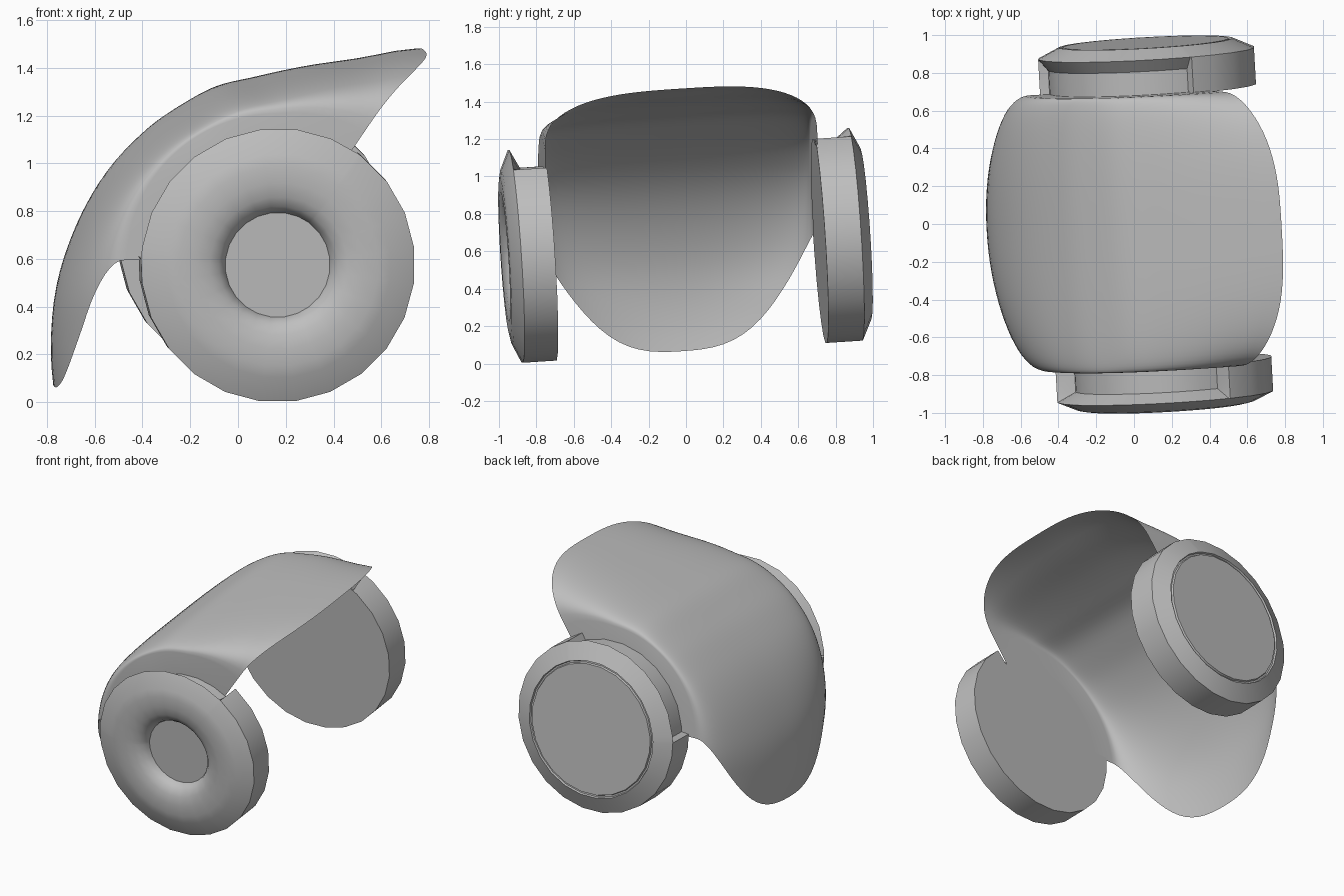
import bpy, bmesh
from math import sin, cos, pi, radians
from mathutils import Vector

old = bpy.data.objects.get("Cube")
if old:
    bpy.data.objects.remove(old, do_unlink=True)

grey = bpy.data.materials.new("light_grey")
grey.use_nodes = True
grey.diffuse_color = (0.52, 0.52, 0.52, 1)
grey.node_tree.nodes["Principled BSDF"].inputs["Base Color"].default_value = grey.diffuse_color

HALF = 0.73     # half width of the shell along its axis


def polar(r, deg, v):
    a = radians(deg)
    return Vector((r * cos(a), v, r * sin(a)))


def ramp(x):
    return min(max(x, 0), 1)


def finish(name, bm, angle):
    mesh = bpy.data.meshes.new(name)
    bm.to_mesh(mesh)
    bm.free()
    mesh.materials.append(grey)
    ob = bpy.data.objects.new(name, mesh)
    bpy.context.collection.objects.link(ob)
    # The whole assembly leans slightly
    ob.location = (0.117, -0.01, 0.632)
    ob.rotation_euler = (0.065, 0, 0.056)
    bpy.ops.object.select_all(action='DESELECT')
    ob.select_set(True)
    bpy.context.view_layer.objects.active = ob
    bpy.ops.object.shade_smooth_by_angle(angle=radians(angle))
    return ob


# Crown profile as (angle, radius) about the disc axis
CROWN = [(51.7, 1.070), (62.6, 0.897), (76.4, 0.780), (91.4, 0.711), (105.6, 0.692),
         (118.3, 0.672), (128.3, 0.673), (143.3, 0.691), (161.5, 0.742), (177, 0.808),
         (191.7, 0.896), (203.1, 0.975), (212.6, 1.053)]


def crown(deg):
    last = len(CROWN) - 1
    i = 0
    while i < last - 1 and deg > CROWN[i + 1][0]:
        i += 1

    def slope(k):
        a, b = CROWN[max(k - 1, 0)], CROWN[min(k + 1, last)]
        return (b[1] - a[1]) / (b[0] - a[0])
    (a0, r0), (a1, r1) = CROWN[i], CROWN[i + 1]
    h = a1 - a0
    t = ramp((deg - a0) / h)
    return ((2*t**3 - 3*t*t + 1) * r0 + (t**3 - 2*t*t + t) * h * slope(i)
            + (3*t*t - 2*t**3) * r1 + (t**3 - t*t) * h * slope(i + 1))


# Curved shell: rounded cross-sections swept about the axis, with flat side flanges
def build_shell(rows=44, cols=40):
    bm = bmesh.new()
    grid = []
    for j in range(cols + 1):
        u = sin(pi * (j / cols - 0.5))
        low = 212.6 - 33.6 * abs(u) ** 3.3
        high = 51.7 + 4.3 * abs(u) ** 3
        line = []
        for i in range(rows + 1):
            deg = high + (low - high) * i / rows
            n = 3 - 0.9 * ramp((deg - 150) / 50)
            bulge = max(0, 1 - abs(u) ** n) ** (1 / n)
            base = 0.625 + 0.03 * ramp((90 - deg) / 25)
            r = base + (crown(deg) - base) * bulge
            line.append(bm.verts.new(polar(r, deg, HALF * u)))
        grid.append(line)

    def flange(s):
        return [bm.verts.new(polar(0.45, 56 + 123 * i / rows, s * HALF))
                for i in range(rows + 1)]
    grid = [flange(-1)] + grid + [flange(1)]
    for a, b in zip(grid, grid[1:]):
        for i in range(rows):
            bm.faces.new((a[i], a[i + 1], b[i + 1], b[i]))
    bm.normal_update()
    mid = min(bm.faces, key=lambda f: (f.calc_center_median() - Vector((-0.3, 0, 0.6))).length)
    if mid.normal.dot(Vector((-0.3, 0, 0.6))) < 0:
        bmesh.ops.reverse_faces(bm, faces=bm.faces[:])
    return finish("curved_shell", bm, 45)


# Side disc: a lathed profile whose rim has a channel over part of the turn
def build_disc(name, side, start, end, depth, rim_end, face, sides=24):
    bm = bmesh.new()
    angles = [(k + 0.5) * 360 / sides for k in range(sides)]
    angles = sorted(angles + [start - 0.4, start + 0.4, end - 0.4, end + 0.4])
    rings = []
    for deg in angles:
        rim = 0.575 - (depth if start < deg < end else 0)
        profile = [(rim, 0.725), (rim, 0.855), (0.575, rim_end)] + face
        rings.append([bm.verts.new(polar(r, deg, side * v)) for r, v in profile])
    for a, b in zip(rings, rings[1:] + rings[:1]):
        for i in range(len(a) - 1):
            bm.faces.new((a[i], a[i + 1], b[i + 1], b[i]))
    bm.faces.new([r[0] for r in rings])
    bm.faces.new([r[-1] for r in rings])
    bmesh.ops.recalc_face_normals(bm, faces=bm.faces[:])
    return finish(name, bm, 24)


build_shell()

# Front disc has a rounded ring around a sunken centre
ring_face = [(0.47, 0.953), (0.42, 0.962), (0.35, 0.963), (0.29, 0.953),
             (0.25, 0.932), (0.228, 0.905), (0.22, 0.88)]
build_disc("front_disc", -1, 54, 177, 0.10, 0.905, ring_face)

# Back disc has a flat cap bounded by a thin groove
cap_face = [(0.475, 0.966), (0.46, 0.973), (0.455, 0.961), (0.445, 0.961), (0.44, 0.973)]
build_disc("back_disc", 1, 66, 177, 0.05, 0.918, cap_face)
